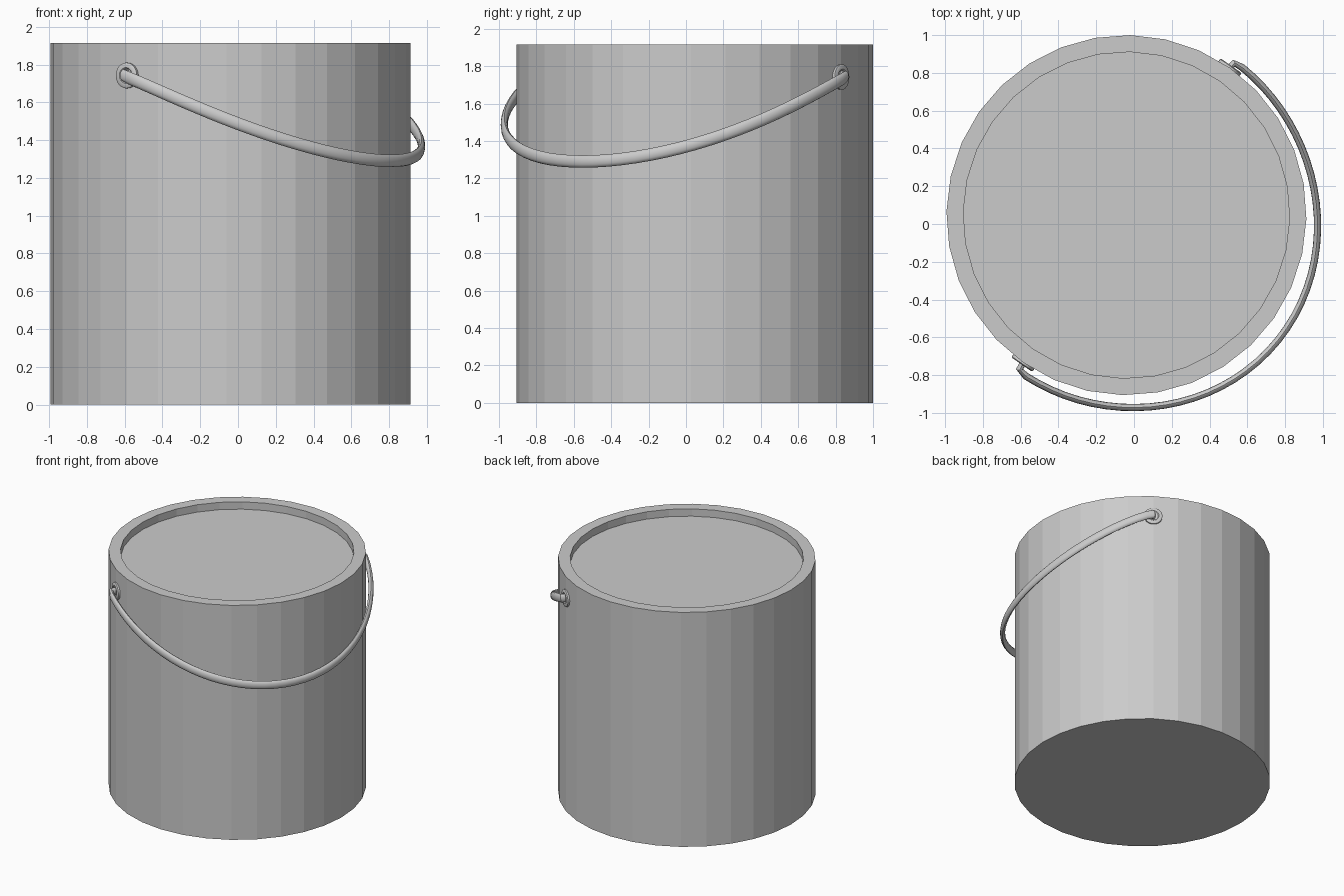
import bpy, bmesh
from math import sin, cos, pi, radians
from mathutils import Vector, Matrix

if "Cube" in bpy.data.objects:
    bpy.data.objects.remove(bpy.data.objects["Cube"])

CENTRE = Vector((-0.04, 0.047, 0))
TURN = radians(55)                      # direction of the handle pivot axis
SIDES, RADIUS, HEIGHT = 32, 0.953, 1.915
PIVOT_Z = 1.742
AXIS = Vector((cos(TURN), sin(TURN), 0))
OUT = Vector((sin(TURN), -cos(TURN), 0))   # side the handle hangs on


def make_object(name, bm, smooth=False):
    bmesh.ops.recalc_face_normals(bm, faces=bm.faces)
    mesh = bpy.data.meshes.new(name)
    bm.to_mesh(mesh)
    bm.free()
    ob = bpy.data.objects.new(name, mesh)
    bpy.context.collection.objects.link(ob)
    if smooth:
        bpy.ops.object.select_all(action='DESELECT')
        ob.select_set(True)
        bpy.context.view_layer.objects.active = ob
        bpy.ops.object.shade_smooth_by_angle(angle=radians(40))
    return ob


def skin(bm, rings):
    """Join rings of points with quads and cap both ends."""
    loops = [[bm.verts.new(p) for p in ring] for ring in rings]
    n = len(loops[0])
    for a, b in zip(loops, loops[1:]):
        for i in range(n):
            j = (i + 1) % n
            bm.faces.new((a[i], a[j], b[j], b[i]))
    bm.faces.new(loops[0])
    bm.faces.new(loops[-1])


def lathe(name, profile, sides, matrix, smooth=False):
    bm = bmesh.new()
    skin(bm, [[matrix @ Vector((r * cos(2 * pi * i / sides), r * sin(2 * pi * i / sides), z))
               for i in range(sides)] for r, z in profile])
    return make_object(name, bm, smooth)


# Can body with raised rim and sunken lid
lathe("can_body",
      [(RADIUS, 0), (RADIUS, HEIGHT), (0.864, HEIGHT), (0.864, HEIGHT - 0.06)],
      SIDES, Matrix.Translation(CENTRE) @ Matrix.Rotation(TURN, 4, 'Z'))

# Round ears with a raised collar, one on each side
for name, sign in (("ear_back", 1), ("ear_front", -1)):
    place = CENTRE + AXIS * sign * 0.94 + Vector((0, 0, PIVOT_Z))
    matrix = Matrix.Translation(place) @ (AXIS * sign).to_track_quat('Z', 'Y').to_matrix().to_4x4()
    lathe(name, [(0.068, 0), (0.068, 0.021), (0.061, 0.026), (0.042, 0.026), (0.036, 0.02)],
          24, matrix, True)

# Handle path: pegs into the ears, then a drooping arc around the can
path = [AXIS * -0.93, AXIS * -0.992 + OUT * 0.004]
for i in range(41):
    phi = radians(-87 + 174 * i / 40)
    r = 0.999 + 0.04 * cos(phi) ** 3 - 0.008 * sin(2 * phi)
    drop = 0.452 * cos(phi) ** 1.15
    path.append(OUT * r * cos(phi) + AXIS * (r * sin(phi) - 0.005) - Vector((0, 0, drop)))
path += [AXIS * 0.985 + OUT * 0.004, AXIS * 0.93]

# Flattened oval section swept along the path
rings = []
for i, p in enumerate(path):
    t = (path[min(i + 1, len(path) - 1)] - path[max(i - 1, 0)]).normalized()
    side = t.cross(Vector((0, 0, 1))).normalized()
    up = side.cross(t)
    base = CENTRE + Vector((0, 0, PIVOT_Z)) + p
    rings.append([base + side * 0.019 * cos(a) + up * 0.033 * sin(a)
                  for a in (2 * pi * k / 12 for k in range(12))])
bm = bmesh.new()
skin(bm, rings)
make_object("handle", bm, True)
